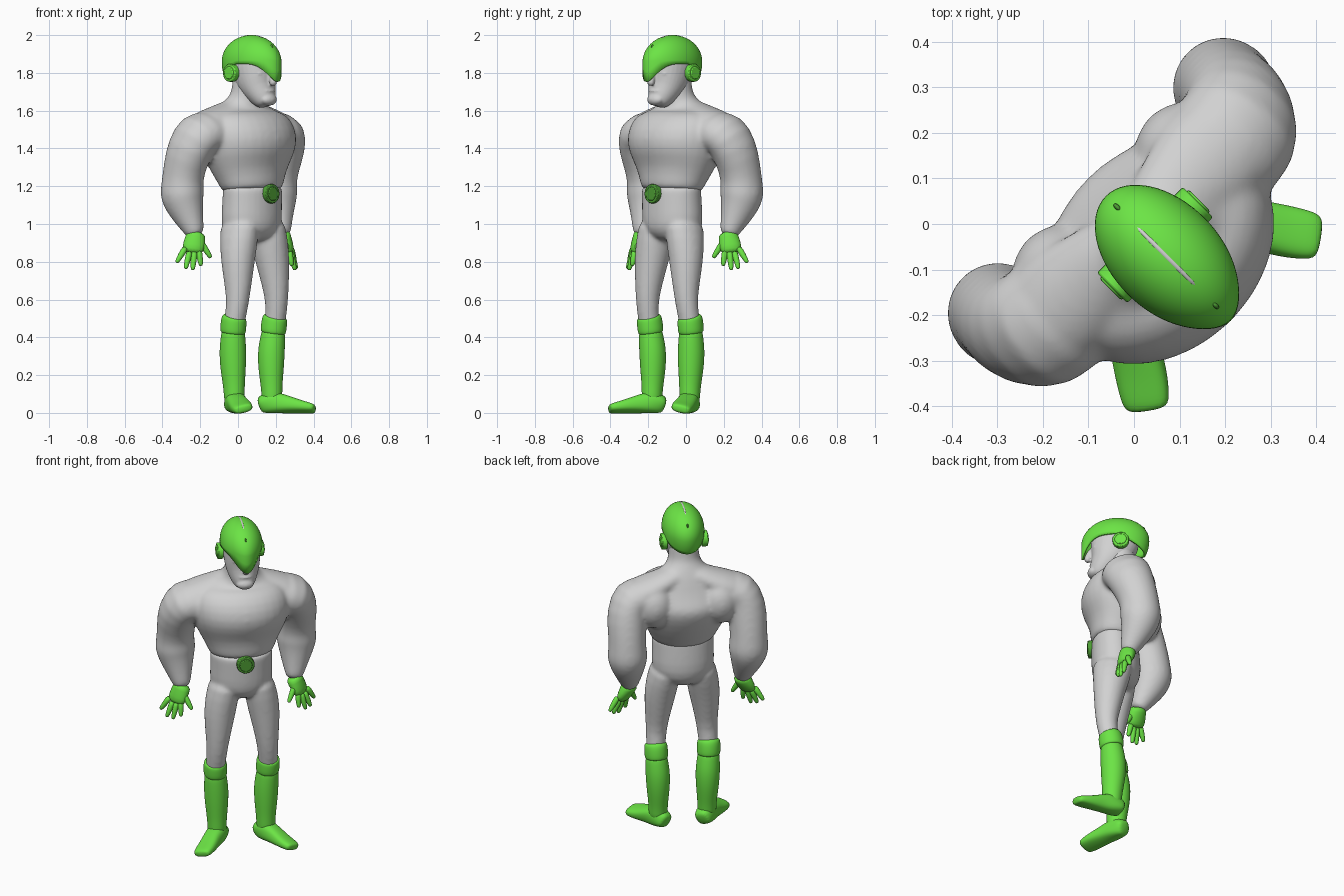
import bpy, bmesh, math
from mathutils import Vector, Matrix

if "Cube" in bpy.data.objects:
    bpy.data.objects.remove(bpy.data.objects["Cube"])

TURN = math.radians(45)  # the figure stands turned towards its left
BACK = Matrix.Rotation(-TURN, 3, 'Z')


def material(name, rgb):
    m = bpy.data.materials.new(name)
    m.use_nodes = True
    m.diffuse_color = (*rgb, 1)
    m.node_tree.nodes["Principled BSDF"].inputs["Base Color"].default_value = (*rgb, 1)
    return m


GREY = material("suit grey", (0.64, 0.64, 0.64))
GREEN = material("bright green", (0.15, 0.78, 0.06))
DARK = material("dark green", (0.075, 0.34, 0.035))


def loft(bm, rings, both=False, ref=(0, 1, 0), power=2, sides=16):
    """Skin oval rings (x, y, z, ru, rv) along a path; rv lies along ref."""
    pts = [Vector(r[:3]) for r in rings]
    for s in ((1, -1) if both else (1,)):
        loops = []
        for i, r in enumerate(rings):
            t = (pts[min(i + 1, len(pts) - 1)] - pts[max(i - 1, 0)]).normalized()
            v = Vector(ref)
            v = (v - t * v.dot(t)).normalized()
            u = v.cross(t)
            loop = []
            for k in range(sides):
                a = math.tau * k / sides
                c, d = (math.copysign(abs(f) ** (2 / power), f) * 1.025
                        for f in (math.cos(a), math.sin(a)))
                p = pts[i] + u * c * r[3] + v * d * r[4]
                loop.append(bm.verts.new((p.x * s, p.y, p.z)))
            loops.append(loop)
        for a, b in zip(loops, loops[1:]):
            for k in range(sides):
                n = (k + 1) % sides
                bm.faces.new((a[k], a[n], b[n], b[k]))
        bm.faces.new(loops[0])
        bm.faces.new(loops[-1])


def ball(bm, centre, radii):
    m = Matrix.Translation(centre) @ Matrix.Diagonal((*radii, 1))
    bmesh.ops.create_uvsphere(bm, u_segments=20, v_segments=12, radius=1, matrix=m)


def disc(bm, centre, radius, depth, axis, sides=28):
    m = Matrix.Translation(centre) @ Matrix.Rotation(math.pi / 2, 4, axis)
    bmesh.ops.create_cone(bm, cap_ends=True, segments=sides, radius1=radius,
                          radius2=radius, depth=depth, matrix=m)


def finish(name, bm, mat, subsurf=0, voxel=0, soften=8, bevel=0, shell=0):
    bmesh.ops.recalc_face_normals(bm, faces=bm.faces)
    me = bpy.data.meshes.new(name)
    bm.to_mesh(me)
    bm.free()
    me.materials.append(mat)
    ob = bpy.data.objects.new(name, me)
    bpy.context.collection.objects.link(ob)
    ob.rotation_euler.z = TURN
    bpy.ops.object.select_all(action='DESELECT')
    ob.select_set(True)
    bpy.context.view_layer.objects.active = ob
    if bevel:
        b = ob.modifiers.new("bevel", 'BEVEL')
        b.width, b.segments = bevel, 2
        bpy.ops.object.shade_smooth_by_angle(angle=math.radians(35))
    else:
        bpy.ops.object.shade_smooth()
    if shell:
        ob.modifiers.new("shell", 'SOLIDIFY').thickness = shell
    if subsurf:
        sub = ob.modifiers.new("subsurf", 'SUBSURF')
        sub.levels = sub.render_levels = subsurf
    if voxel:
        r = ob.modifiers.new("blend", 'REMESH')
        r.mode, r.voxel_size, r.use_smooth_shade = 'VOXEL', voxel, True
        sm = ob.modifiers.new("soften", 'SMOOTH')
        sm.factor, sm.iterations = 0.5, soften


def turned(x, y, z, *rest):
    """Point given in the standing frame, moved to the figure's own frame."""
    return (*(BACK @ Vector((x, y, z))), *rest)


def trunk(rows):
    return [(0, c, z, w, d) for z, c, w, d in rows]


# Torso, neck, shoulder slopes, shoulder blades and arms blended into one skin
bm = bmesh.new()
loft(bm, trunk([(1.165, -.11, .18, .137), (1.2, -.108, .184, .14), (1.28, -.088, .224, .17),
                (1.36, -.08, .266, .21), (1.44, -.08, .284, .232), (1.51, -.072, .28, .205),
                (1.565, -.055, .25, .155), (1.605, -.05, .185, .115), (1.65, -.062, .105, .092),
                (1.69, -.075, .088, .086), (1.76, -.08, .085, .086), (1.82, -.08, .08, .08)]))
loft(bm, [(0, -.03, 1.62, .06, .08), (.1, -.02, 1.588, .062, .095), (.2, -.015, 1.54, .075, .125),
          (.3, -.015, 1.5, .09, .13)], both=True)
loft(bm, [(.14, -.02, 1.48, .105, .12), (.23, -.025, 1.485, .115, .14), (.318, -.02, 1.482, .125, .142),
          (.346, .015, 1.4, .118, .13), (.35, .055, 1.29, .106, .114), (.35, .067, 1.21, .107, .113),
          (.35, .07, 1.16, .116, .12), (.346, .06, 1.11, .105, .108), (.336, .035, 1.04, .081, .083),
          (.325, 0, .96, .052, .052), (.322, -.01, .935, .044, .044)], both=True)
for s in (-1, 1):
    ball(bm, (s * .19, .02, 1.45), (.12, .125, .14))
finish("torso_and_arms", bm, GREY, subsurf=1, voxel=.01, soften=16)

# Trousers
bm = bmesh.new()
loft(bm, trunk([(1.2, -.11, .176, .13), (1.195, -.11, .178, .133), (1.1, -.105, .176, .137),
                (1.0, -.1, .182, .142), (.94, -.105, .15, .122), (.9, -.11, .07, .07)]))
loft(bm, [(.09, -.105, 1.04, .085, .125), (.115, -.12, .9, .094, .105), (.131, -.13, .8, .088, .09),
          (.14, -.14, .68, .07, .073), (.147, -.145, .58, .058, .058),
          (.152, -.125, .48, .055, .055), (.152, -.117, .42, .05, .05)], both=True)
finish("trousers", bm, GREY, subsurf=1, voxel=.01)

# Boots: shaft, rolled cuff and foot
bm = bmesh.new()
loft(bm, [(.152, -.117, .46, .058, .058), (.149, -.112, .4, .064, .066), (.144, -.105, .33, .07, .073),
          (.142, -.105, .24, .066, .07), (.141, -.11, .15, .056, .059), (.141, -.113, .1, .054, .056),
          (.141, -.113, .04, .05, .052)], both=True)
finish("boot_shafts", bm, GREEN, subsurf=2)
bm = bmesh.new()
loft(bm, [(.15, -.112, .42, .055, .058), (.15, -.113, .425, .067, .07), (.152, -.118, .47, .067, .07),
          (.153, -.124, .51, .065, .066), (.153, -.125, .512, .05, .05)], both=True)
finish("boot_cuffs", bm, GREEN, subsurf=2)
bm = bmesh.new()
loft(bm, [turned(*p) for p in [(.11, .03, .04, .036, .036), (.135, .025, .05, .05, .051),
                               (.19, .015, .056, .058, .057), (.25, .002, .047, .048, .053),
                               (.33, -.016, .032, .033, .058), (.39, -.026, .024, .025, .053),
                               (.41, -.03, .02, .018, .042)]], both=True, power=2.6)
finish("feet", bm, GREEN, subsurf=2)

# Gloves: palm, fingers and thumb
bm = bmesh.new()
across = turned(0, 1, 0)
loft(bm, [turned(*p) for p in [(.23, .222, .955, .046, .05), (.24, .226, .925, .042, .053),
                               (.262, .236, .88, .034, .06), (.275, .24, .842, .024, .048)]],
     both=True, ref=across)
fingers = [((.278, .275, .88), (.303, .326, .795)), ((.278, .255, .86), (.31, .278, .762)),
           ((.275, .23, .86), (.302, .24, .755)), ((.27, .208, .865), (.285, .196, .778)),
           ((.255, .2, .91), (.25, .143, .82))]
for start, end in fingers:
    a, b = Vector(start), Vector(end)
    loft(bm, [turned(*a.lerp(b, f), r, r) for f, r in
              ((0, .02), (.5, .017), (.9, .013), (1, .008))],
         both=True, ref=across, sides=8)
finish("gloves", bm, GREEN, subsurf=1)

# Head with nose, lips, square chin and eyes blended together
bm = bmesh.new()
loft(bm, trunk([(1.625, -.215, .035, .035), (1.64, -.21, .055, .052), (1.67, -.192, .072, .069),
                (1.71, -.163, .09, .087), (1.75, -.143, .1, .113), (1.8, -.12, .105, .132),
                (1.86, -.105, .106, .145), (1.92, -.1, .08, .11)]))
loft(bm, [(0, -.24, 1.82, .014, .014), (0, -.258, 1.775, .016, .02),
          (0, -.268, 1.748, .022, .022), (0, -.256, 1.732, .016, .012)])
ball(bm, (0, -.23, 1.658), (.052, .036, .032))
ball(bm, (0, -.232, 1.705), (.042, .022, .011))
ball(bm, (0, -.23, 1.688), (.036, .022, .01))
for s in (-1, 1):
    ball(bm, (s * .046, -.214, 1.795), (.024, .018, .008))
finish("head", bm, GREY, subsurf=1, voxel=.006, soften=5)

# Helmet: a dome whose rim dips to a point in front and drops behind
bm = bmesh.new()
MID, UP, COLS, ROWS = 1.86, .14, 64, 18
top = bm.verts.new((0, -.1, MID + UP))
previous = None
for row in range(1, ROWS + 1):
    ring = []
    for k in range(COLS):
        a = math.tau * k / COLS
        front, rear = max(0, math.cos(a)), max(0, -math.cos(a))
        down = .2 + .4 * front
        rim = 1.848 - .095 * front ** 5 - .08 * rear
        phi = math.acos((rim - MID) / down) * row / ROWS
        h = math.cos(phi)
        beak = .016 * front ** 8 * (row / ROWS) ** 3
        ring.append(bm.verts.new((.119 * math.sin(phi) * math.sin(a),
                                  -.1 - .187 * math.sin(phi) * math.cos(a) - beak,
                                  MID + h * (UP if h > 0 else down))))
    for k in range(COLS):
        n = (k + 1) % COLS
        if previous:
            bm.faces.new((previous[k], ring[k], ring[n], previous[n]))
        else:
            bm.faces.new((top, ring[k], ring[n]))
    previous = ring
finish("helmet", bm, GREEN, shell=.012)

# Slit along the crown and small vents
bm = bmesh.new()
ball(bm, (0, -.1, 1.969), (.014, .1, .0325))
finish("helmet_slit", bm, GREY)
bm = bmesh.new()
for y in (.05, -.25):
    ball(bm, (0, y, 1.936), (.006, .012, .014))
finish("helmet_vents", bm, DARK)

# Ear discs
bm = bmesh.new()
for s in (-1, 1):
    disc(bm, (s * .116, -.065, 1.8), .047, .034, 'Y')
    disc(bm, (s * .125, -.065, 1.8), .034, .026, 'Y')
finish("ear_discs", bm, GREEN, bevel=.005)

# Belt buckle
bm = bmesh.new()
disc(bm, (0, -.245, 1.16), .051, .034, 'X', 16)
disc(bm, (0, -.255, 1.16), .037, .022, 'X', 16)
finish("belt_buckle", bm, DARK, bevel=.004)
